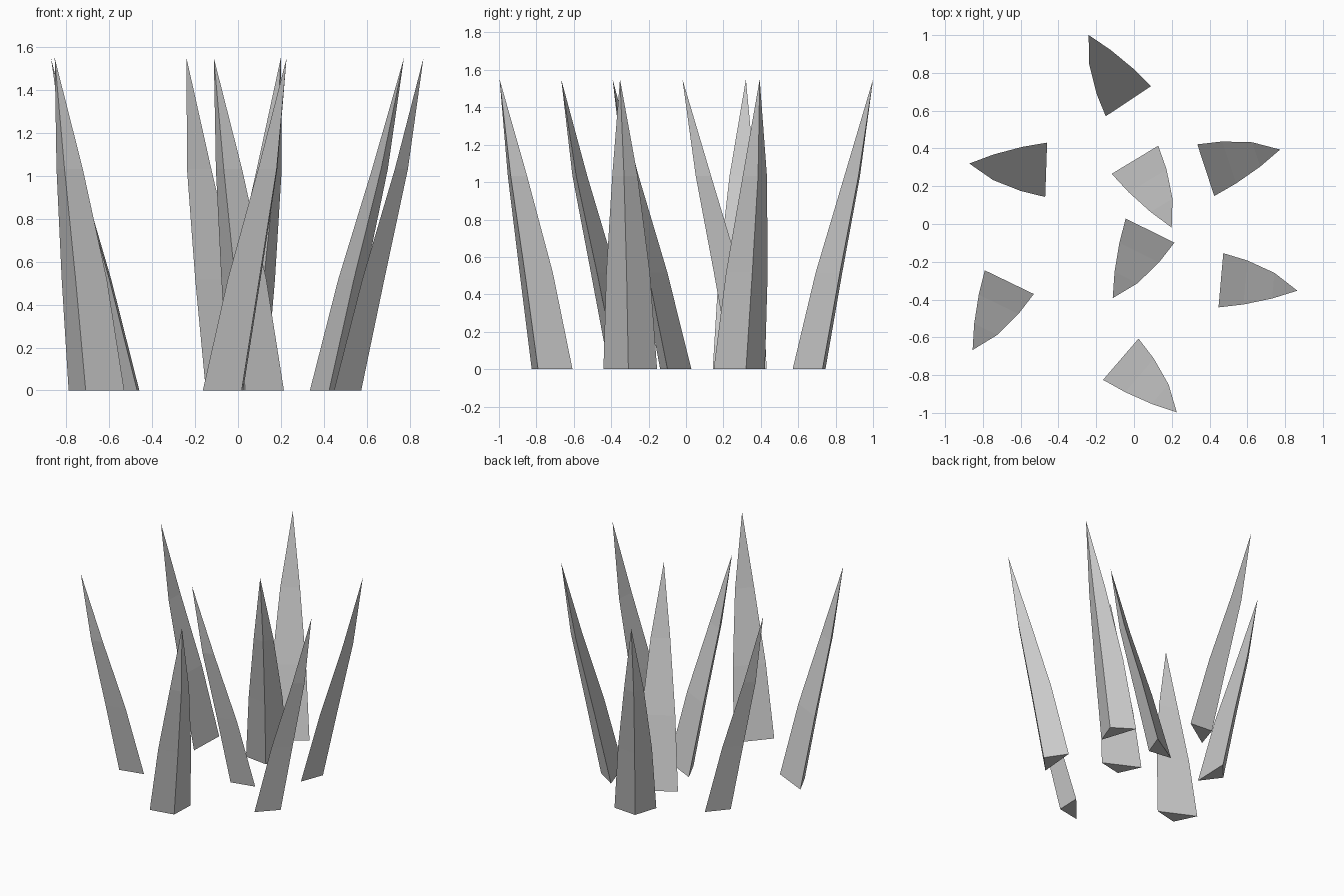
import bpy, bmesh, math
from mathutils import Matrix

if "Cube" in bpy.data.objects:
    bpy.data.objects.remove(bpy.data.objects["Cube"])

# rings of one blade: height, outward lean, sideways drift, half width, ridge depth
RINGS = [(0, 0, 0, 0.144, 0.115),
         (0.517, 0.13, 0.0, 0.117, 0.093),
         (1.033, 0.279, -0.004, 0.068, 0.055)]
TIP = (0.408, -0.019, 1.55)


def blade_mesh():
    bm = bmesh.new()
    rows = [[bm.verts.new(p) for p in ((a, s - w, z), (a + d, s, z), (a, s + w, z))]
            for z, a, s, w, d in RINGS]
    tip = bm.verts.new(TIP)
    bm.faces.new(rows[0][::-1])
    for i in range(3):
        j = (i + 1) % 3
        for lo, hi in zip(rows, rows[1:]):
            bm.faces.new((lo[i], lo[j], hi[j], hi[i]))
        bm.faces.new((rows[-1][i], rows[-1][j], tip))
    bmesh.ops.recalc_face_normals(bm, faces=bm.faces)
    me = bpy.data.meshes.new("grass_blade")
    bm.to_mesh(me)
    bm.free()
    return me


# each blade: middle of its flat back at the ground, then its tip seen from above
BLADES = [((-0.03, 0.65), (-0.24, 1.0)),
          ((-0.465, 0.287), (-0.87, 0.32)),
          ((0.38, 0.285), (0.77, 0.393)),
          ((0.005, 0.34), (0.20, -0.02)),
          ((0.085, -0.035), (-0.113, -0.393)),
          ((0.46, -0.298), (0.865, -0.353)),
          ((-0.66, -0.308), (-0.855, -0.668)),
          ((-0.07, -0.716), (0.23, -1.0))]

mesh = blade_mesh()
drift = math.atan2(TIP[1], TIP[0])
for n, ((x, y), (tx, ty)) in enumerate(BLADES, 1):
    ob = bpy.data.objects.new(f"grass_blade_{n}", mesh)
    ob.matrix_world = (Matrix.Translation((x, y, 0))
                       @ Matrix.Rotation(math.atan2(ty - y, tx - x) - drift, 4, 'Z'))
    bpy.context.collection.objects.link(ob)
